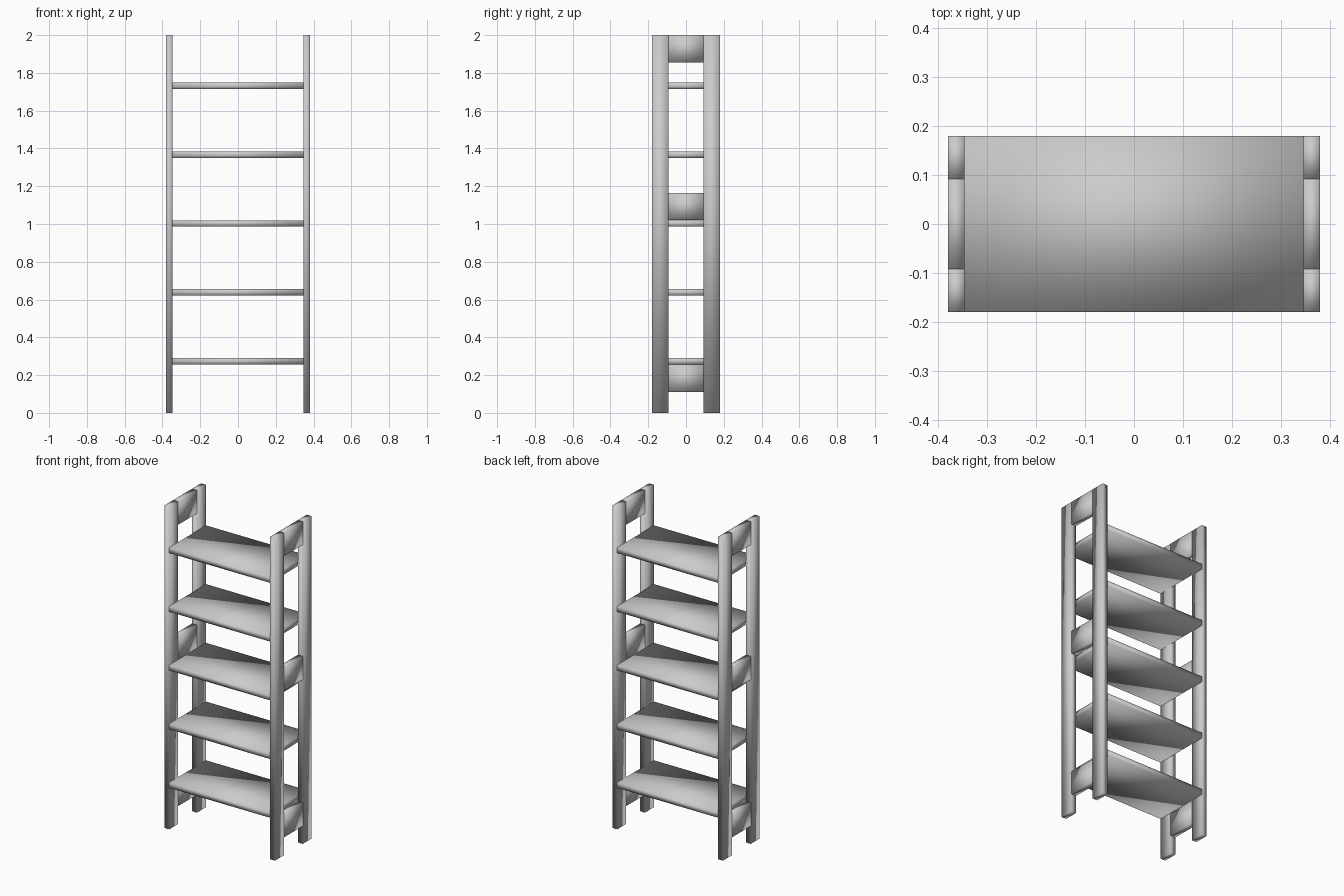
import bpy
import bmesh
from mathutils import Matrix, Vector

cube = bpy.data.objects.get("Cube")
if cube:
    bpy.data.objects.remove(cube, do_unlink=True)

grey = bpy.data.materials.new("plain_grey")
grey.use_nodes = True
colour = (0.6, 0.6, 0.6, 1)
grey.diffuse_color = colour
grey.node_tree.nodes["Principled BSDF"].inputs["Base Color"].default_value = colour


def board(name, low, high):
    """Softly shaded board between two opposite corners."""
    low, high = Vector(low), Vector(high)
    bm = bmesh.new()
    bmesh.ops.create_cube(bm, size=1, matrix=Matrix.Diagonal((*(high - low), 1)))
    for face in bm.faces:
        face.smooth = True
    mesh = bpy.data.meshes.new(name)
    bm.to_mesh(mesh)
    bm.free()
    mesh.materials.append(grey)
    obj = bpy.data.objects.new(name, mesh)
    obj.location = (low + high) / 2
    bpy.context.collection.objects.link(obj)
    return obj


OUTER_X, INNER_X = 0.38, 0.346
OUTER_Y, INNER_Y = 0.18, 0.092
SHELF_THICK, RAIL_HEIGHT = 0.034, 0.144

# Side frames: two posts joined by three flush rails
for side, sx in (("left", 1), ("right", -1)):
    x0, x1 = sorted((sx * INNER_X, sx * OUTER_X))
    for end, sy in (("front", -1), ("back", 1)):
        y0, y1 = sorted((sy * INNER_Y, sy * OUTER_Y))
        board(f"{end}_{side}_post", (x0, y0, 0), (x1, y1, 2))
    for level, z in (("bottom", 0.111), ("middle", 1.02), ("top", 1.856)):
        board(f"{level}_{side}_rail", (x0, -INNER_Y, z), (x1, INNER_Y, z + RAIL_HEIGHT))

# Evenly spaced shelves between the frames
for i in range(5):
    z = 0.257 + 0.3643 * i
    board(f"shelf_{i + 1}", (-INNER_X, -OUTER_Y, z), (INNER_X, OUTER_Y, z + SHELF_THICK))
